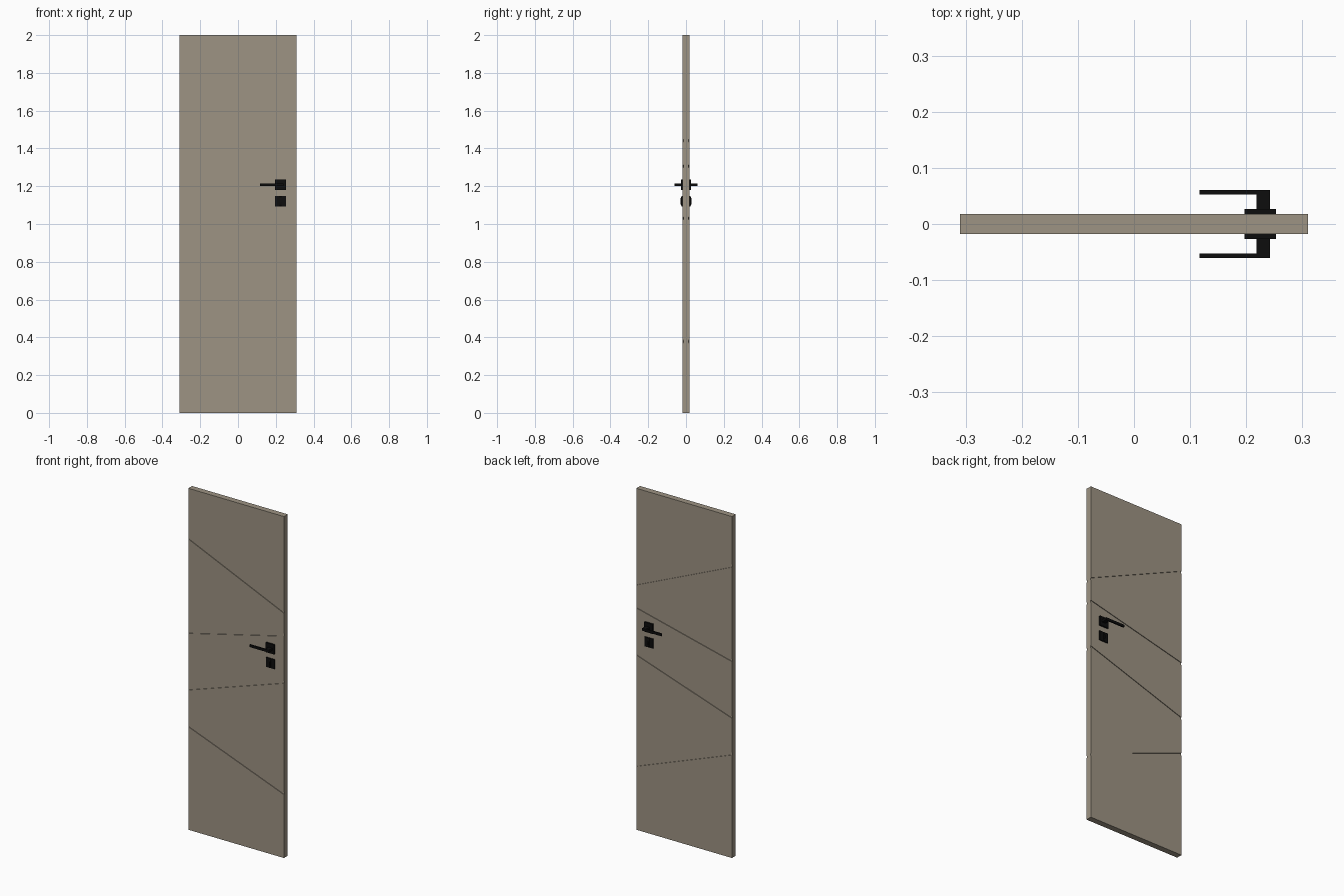
import bpy, bmesh, math

if "Cube" in bpy.data.objects:
    bpy.data.objects.remove(bpy.data.objects["Cube"])


def material(name, rgb):
    m = bpy.data.materials.new(name)
    m.diffuse_color = (*rgb, 1)
    m.use_nodes = True
    m.node_tree.nodes["Principled BSDF"].inputs["Base Color"].default_value = m.diffuse_color
    return m


taupe = material("taupe_paint", (0.337, 0.292, 0.227))
black = material("black_metal", (0.004, 0.004, 0.004))


def finish(name, bm, mat):
    bmesh.ops.recalc_face_normals(bm, faces=bm.faces)
    me = bpy.data.meshes.new(name)
    bm.to_mesh(me)
    bm.free()
    me.materials.append(mat)
    ob = bpy.data.objects.new(name, me)
    bpy.context.collection.objects.link(ob)
    return ob


def loft(name, a, b, mat):
    """Closed solid between two matching outlines."""
    bm = bmesh.new()
    va, vb = [bm.verts.new(p) for p in a], [bm.verts.new(p) for p in b]
    n = len(va)
    for i in range(n):
        j = (i + 1) % n
        bm.faces.new((va[i], va[j], vb[j], vb[i]))
    bm.faces.new(va)
    bm.faces.new(vb[::-1])
    return finish(name, bm, mat)


# Door leaf: end sections with slanted grooves on both faces
HALF_W, HALF_T, DEPTH, GROOVE = 0.31, 0.0175, 0.004, 0.007
LEFT = (0.61, 0.825, 1.157, 1.71)
RIGHT = (0.378, 1.03, 1.306, 1.44)


def section(x, centres):
    side = [(HALF_T, 0)]
    for c in centres:
        side += [(HALF_T, c - GROOVE), (HALF_T - DEPTH, c - GROOVE),
                 (HALF_T - DEPTH, c + GROOVE), (HALF_T, c + GROOVE)]
    side.append((HALF_T, 2))
    return [(x, -y, z) for y, z in side] + [(x, y, z) for y, z in reversed(side)]


loft("door_leaf", section(-HALF_W, LEFT), section(HALF_W, RIGHT), taupe)


# Hardware, repeated on the front and back
def box(name, x0, x1, y0, y1, z0, z1):
    ring = [(x0, y0), (x1, y0), (x1, y1), (x0, y1)]
    return loft(name, [(x, y, z0) for x, y in ring], [(x, y, z1) for x, y in ring], black)


X, Z_HANDLE, Z_LOCK, R = 0.225, 1.208, 1.12, 0.028
for s, tag in ((-1, "front"), (1, "back")):
    # Square plates
    box("handle_plate_" + tag, X - R, X + R, s * HALF_T, s * 0.027, Z_HANDLE - R, Z_HANDLE + R)
    box("lock_plate_" + tag, X - R, X + R, s * HALF_T, s * 0.023, Z_LOCK - R, Z_LOCK + R)
    # L-shaped lever
    bar = [(0.218, 0.026), (0.242, 0.026), (0.242, 0.061), (0.117, 0.061), (0.117, 0.053), (0.218, 0.053)]
    loft("lever_" + tag, [(x, s * y, Z_HANDLE - 0.007) for x, y in bar],
         [(x, s * y, Z_HANDLE + 0.007) for x, y in bar], black)
    # Rounded thumb turn
    arc = [(0.022 + 0.008 * math.sin(math.pi * i / 12), Z_LOCK - 0.025 * math.cos(math.pi * i / 12))
           for i in range(13)]
    loft("thumb_turn_" + tag, [(X - 0.004, s * y, z) for y, z in arc],
         [(X + 0.004, s * y, z) for y, z in arc], black)
